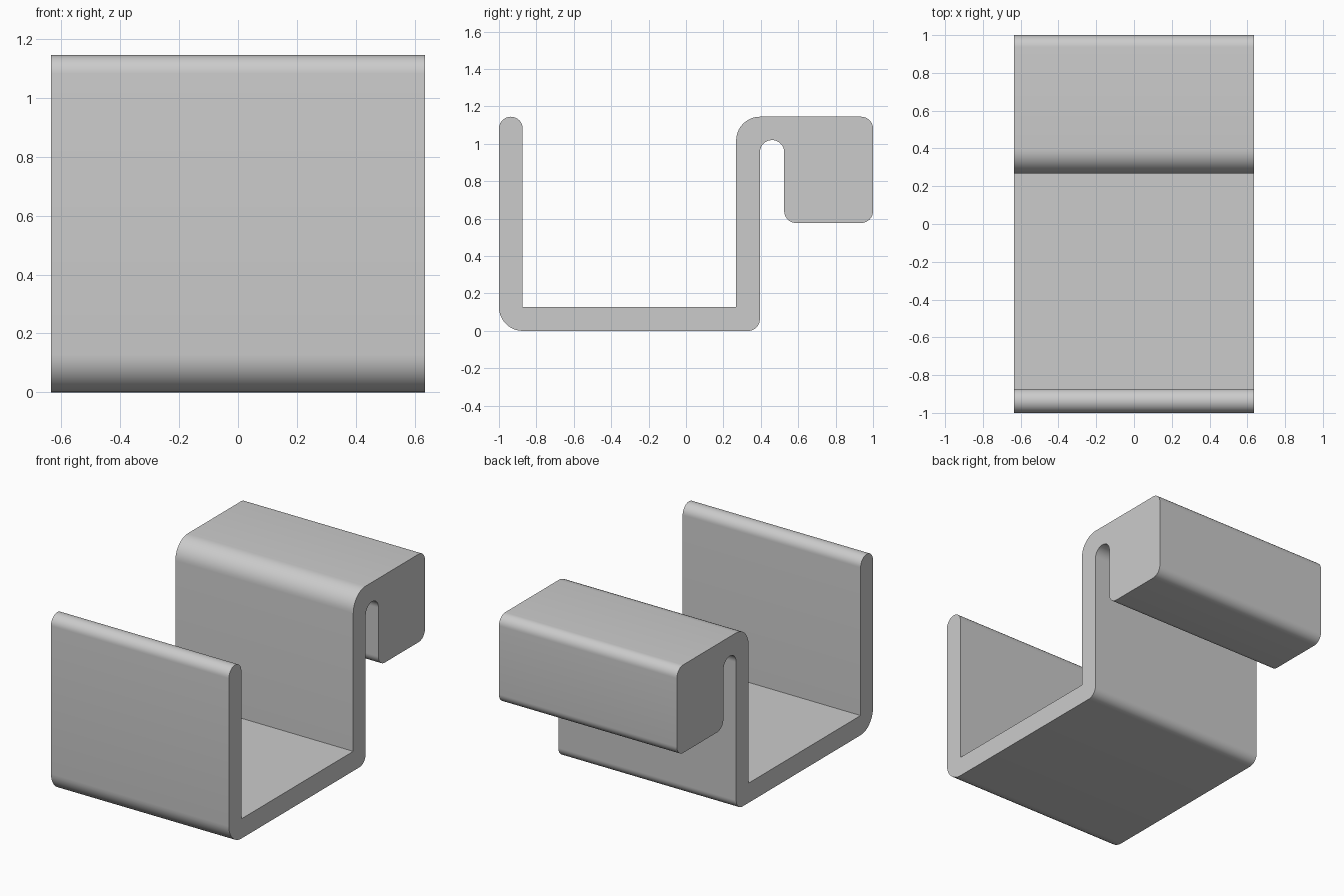
import bpy
import bmesh
import math
from mathutils import Vector

cube = bpy.data.objects.get("Cube")
if cube:
    bpy.data.objects.remove(cube, do_unlink=True)

WIDTH = 1.27      # length of the extrusion along x
WALL = 0.127      # wall thickness
TOP = 1.145
SMALL = WALL / 2  # small rounding radius

# Side profile corners: y, z, rounding radius
CORNERS = [
    (-1, 0, WALL), (0.395, 0, SMALL),
    (0.395, 1.02, 0.065), (0.525, 1.02, 0.065),      # hook slot
    (0.525, 0.577, SMALL), (1, 0.577, SMALL),        # hook block
    (1, TOP, SMALL), (0.268, TOP, WALL),
    (0.268, WALL, 0), (-1 + WALL, WALL, 0),          # tray inside
    (-1 + WALL, TOP, SMALL), (-1, TOP, SMALL),       # front lip
]


def rounded_profile(corners, steps=10):
    """Replace every right-angled corner by an arc of its radius."""
    points = []
    for i, (y, z, r) in enumerate(corners):
        corner = Vector((y, z))
        if r == 0:
            points.append(corner)
            continue
        to_prev = (Vector(corners[i - 1][:2]) - corner).normalized()
        to_next = (Vector(corners[(i + 1) % len(corners)][:2]) - corner).normalized()
        centre = corner + (to_prev + to_next) * r
        for k in range(steps + 1):
            a = math.pi / 2 * k / steps
            points.append(centre - to_next * r * math.cos(a) - to_prev * r * math.sin(a))
    return points


# Extrude the profile across the width
bm = bmesh.new()
ring = [bm.verts.new((-WIDTH / 2, p.x, p.y)) for p in rounded_profile(CORNERS)]
bmesh.ops.remove_doubles(bm, verts=ring, dist=0.0005)
side = bm.faces.new([v for v in ring if v.is_valid])
extruded = bmesh.ops.extrude_face_region(bm, geom=[side], use_keep_orig=True)
new_verts = [g for g in extruded["geom"] if isinstance(g, bmesh.types.BMVert)]
bmesh.ops.translate(bm, verts=new_verts, vec=(WIDTH, 0, 0))
bmesh.ops.recalc_face_normals(bm, faces=bm.faces)
mesh = bpy.data.meshes.new("hook_tray")
bm.to_mesh(mesh)
bm.free()

# Plain grey finish
grey = bpy.data.materials.new("light_grey")
grey.use_nodes = True
colour = (0.6, 0.6, 0.6, 1)
grey.diffuse_color = colour
grey.node_tree.nodes["Principled BSDF"].inputs["Base Color"].default_value = colour
mesh.materials.append(grey)

tray = bpy.data.objects.new("hook_tray", mesh)
bpy.context.collection.objects.link(tray)
bpy.ops.object.select_all(action="DESELECT")
tray.select_set(True)
bpy.context.view_layer.objects.active = tray
bpy.ops.object.shade_smooth_by_angle(angle=math.radians(30))
